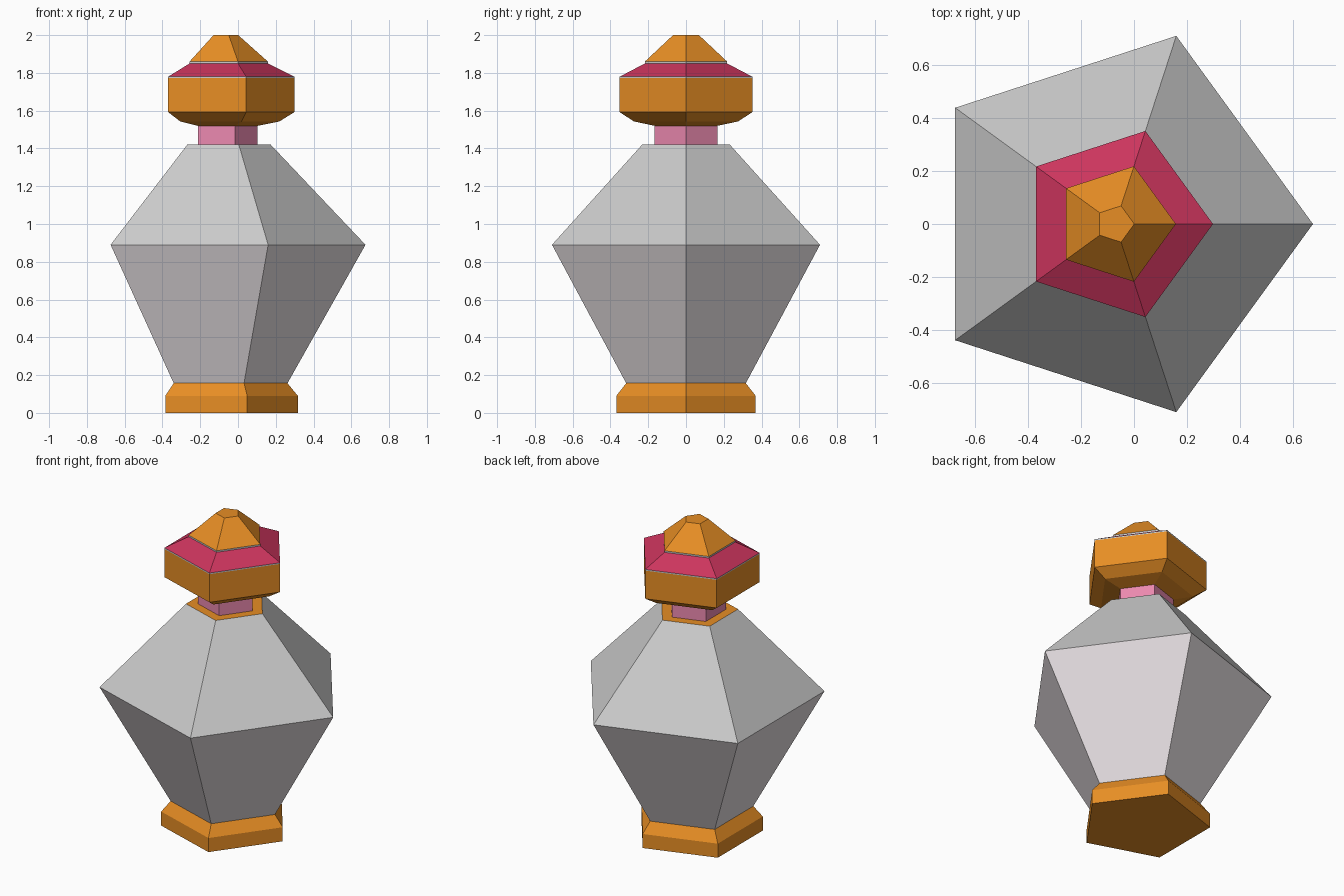
import bpy, bmesh, math

if "Cube" in bpy.data.objects:
    bpy.data.objects.remove(bpy.data.objects["Cube"])

SIDES, CX = 5, -0.071   # pentagonal lathe; its axis sits slightly left of centre


def material(name, rgb):
    m = bpy.data.materials.new(name)
    m.diffuse_color = (*rgb, 1)
    m.use_nodes = True
    m.node_tree.nodes["Principled BSDF"].inputs["Base Color"].default_value = m.diffuse_color
    return m


ORANGE = material("orange", (0.80, 0.27, 0.018))
CRIMSON = material("crimson", (0.60, 0.035, 0.11))
PINK = material("pink", (0.83, 0.25, 0.43))
PALE = material("pale_grey", (0.80, 0.75, 0.77))


def turned(name, profile, mat=None, bottom=False, top=False):
    """Sweep a (radius, z) profile round a five-sided axis, with optional caps."""
    bm = bmesh.new()
    rings = []
    for r, z in profile:
        ring = []
        for i in range(SIDES):
            a = 2 * math.pi * i / SIDES
            ring.append(bm.verts.new((CX + r * math.cos(a), r * math.sin(a), z)))
        rings.append(ring)
    for lo, hi in zip(rings, rings[1:]):
        for i in range(SIDES):
            j = (i + 1) % SIDES
            bm.faces.new((lo[i], lo[j], hi[j], hi[i]))
    if bottom:
        bm.faces.new(rings[0][::-1])
    if top:
        bm.faces.new(rings[-1])
    mesh = bpy.data.meshes.new(name)
    bm.to_mesh(mesh)
    bm.free()
    obj = bpy.data.objects.new(name, mesh)
    bpy.context.collection.objects.link(obj)
    if mat:
        mesh.materials.append(mat)
    return obj


# Foot with a chamfered upper edge
turned("foot", [(0.388, 0), (0.388, 0.09), (0.333, 0.157)], ORANGE, bottom=True)

# Faceted glass body: flaring lower half, tapering shoulder
turned("lower_body", [(0.333, 0.157), (0.746, 0.89)], PALE)
turned("shoulder", [(0.746, 0.89), (0.244, 1.42)])

# Flat collar and neck
turned("collar", [(0.244, 1.42), (0.175, 1.42)], ORANGE)
turned("neck", [(0.175, 1.42), (0.175, 1.52)], PINK)

# Stopper: bowl-shaped underside and straight band
turned("stopper_band", [(0.175, 1.52), (0.29, 1.543), (0.369, 1.592),
                        (0.369, 1.772)], ORANGE, bottom=True)

# Sloping crimson lid between two thin grey trims
turned("lower_trim", [(0.369, 1.772), (0.369, 1.78)])
turned("stopper_lid", [(0.369, 1.78), (0.229, 1.85)], CRIMSON)
turned("upper_trim", [(0.229, 1.85), (0.229, 1.86)])

# Truncated pyramid finial
turned("finial", [(0.229, 1.86), (0.072, 2.0)], ORANGE, top=True)
